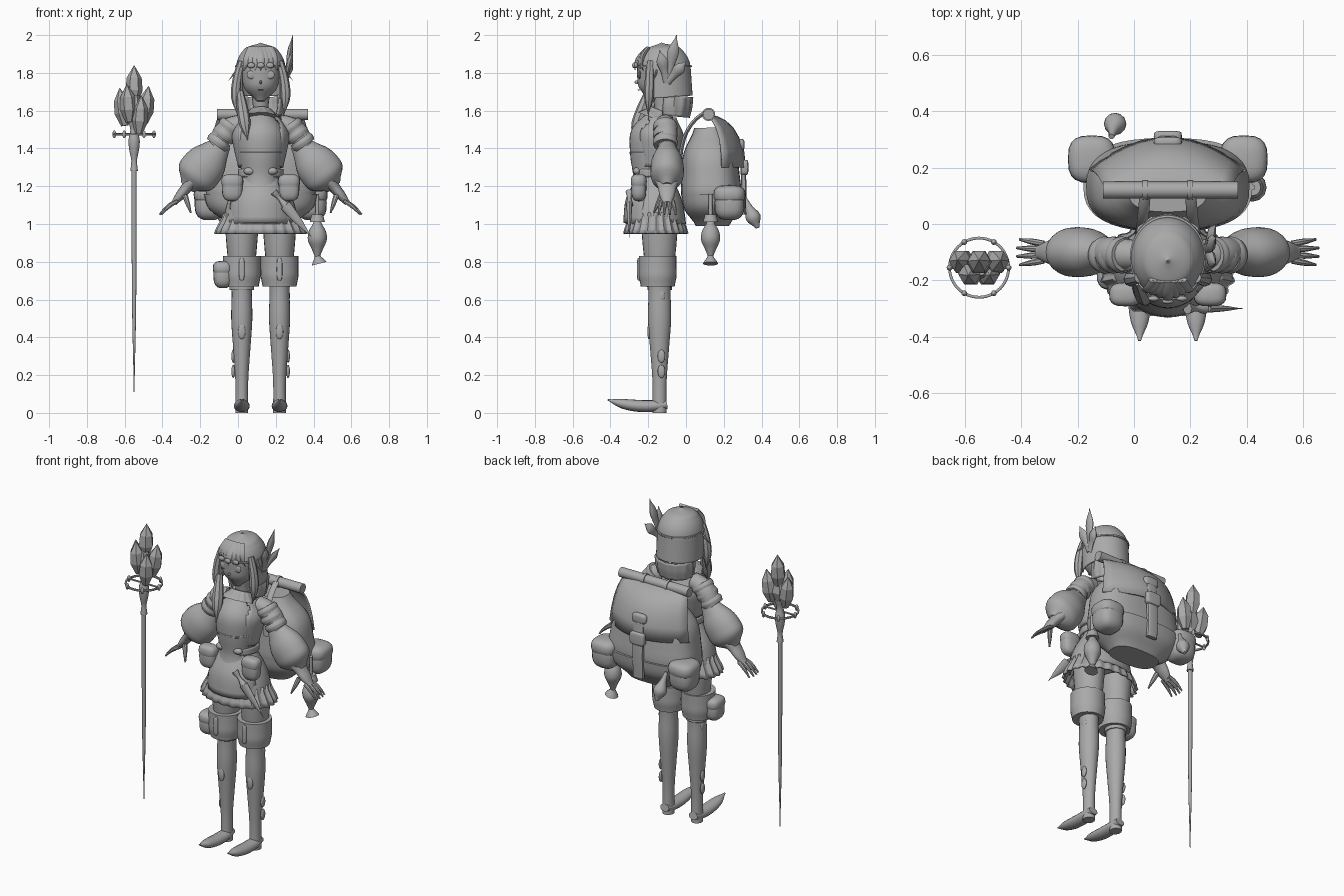
import bpy
import bmesh
import math
from mathutils import Vector

if "Cube" in bpy.data.objects:
    bpy.data.objects.remove(bpy.data.objects["Cube"])

# The figure stands off-centre, beside the staff; its parts are placed from its own middle
MIDDLE = Vector((0.12, 0, 0))
UP = Vector((0, 0, 1))

clay = bpy.data.materials.new("clay_grey")
clay.use_nodes = True
clay.diffuse_color = (0.4, 0.4, 0.4, 1)
clay.node_tree.nodes["Principled BSDF"].inputs["Base Color"].default_value = clay.diffuse_color


def finish(name, bm, side=1, smooth=True, thickness=0):
    """Mirror if needed, move to the figure's middle, shade and add the material."""
    for vertex in bm.verts:
        vertex.co.x *= side
        vertex.co += MIDDLE
    bmesh.ops.recalc_face_normals(bm, faces=bm.faces)
    mesh = bpy.data.meshes.new(name)
    bm.to_mesh(mesh)
    bm.free()
    mesh.materials.append(clay)
    if smooth:
        mesh.polygons.foreach_set("use_smooth", [True] * len(mesh.polygons))
        mesh.set_sharp_from_angle(angle=math.radians(40))
    obj = bpy.data.objects.new(name, mesh)
    bpy.context.collection.objects.link(obj)
    if thickness:
        obj.modifiers.new("thickness", 'SOLIDIFY').thickness = thickness


def squared(value, power):
    """Push a unit coordinate outwards to square off a round shape."""
    return math.copysign(abs(value) ** power, value)


def blend(values, t):
    """Smooth curve through evenly spaced values."""
    last = len(values) - 1
    i = min(int(t * last), last - 1)
    f = t * last - i
    b, c = values[i], values[i + 1]
    a, d = values[max(i - 1, 0)], values[min(i + 2, last)]
    return b + f / 2 * (c - a + f * (2 * a - 5 * b + 4 * c - d + f * (3 * b - a - 3 * c + d)))


def loft(name, start, end, radii, depth=1, bow=(0, 0, 0), sides=16, square=1, pleats=0,
         side=1, hollow=False, smooth=True, remove=None, thickness=0):
    """Skin evenly spaced elliptical sections from start to end, along an arc bent by bow."""
    start, end, bow = Vector(start), Vector(end), Vector(bow)
    count = (len(radii) - 1) * (4 if smooth else 1)
    bm = bmesh.new()
    rings = []
    for i in range(count + 1):
        t = i / count
        centre = start.lerp(end, t) + bow * (4 * t * (1 - t))
        turn = UP.rotation_difference(end - start + bow * (4 - 8 * t))
        radius = max(blend(radii, t), 0.001)
        ring = []
        for k in range(sides):
            angle = math.tau * k / sides
            reach = radius * (1 + 0.03 * math.cos(pleats * angle)) if pleats else radius
            offset = Vector((squared(math.cos(angle), square) * reach,
                             squared(math.sin(angle), square) * reach * depth, 0))
            ring.append(bm.verts.new(centre + turn @ offset))
        rings.append(ring)
    for low, high in zip(rings, rings[1:]):
        for k in range(sides):
            bm.faces.new((low[k - 1], low[k], high[k], high[k - 1]))
    if not hollow:
        bm.faces.new(rings[0])
        bm.faces.new(rings[-1])
    if remove:
        unwanted = [f for f in bm.faces if remove(f.calc_center_median())]
        bmesh.ops.delete(bm, geom=unwanted, context='FACES')
    finish(name, bm, side, smooth, thickness)


def ball(name, place, size, square=1, side=1):
    """Rounded lump, boxier when square is below one."""
    bm = bmesh.new()
    bmesh.ops.create_uvsphere(bm, u_segments=20, v_segments=12, radius=1)
    for vertex in bm.verts:
        vertex.co = [p + squared(c, square) * s for p, c, s in zip(place, vertex.co, size)]
    finish(name, bm, side)


def pouch(name, place, size, side=1):
    """Boxy bag with a flap over its upper half."""
    ball(name, place, size, square=0.7, side=side)
    ball(name + "_flap", Vector(place) + UP * size[2] / 2, Vector(size) * 1.06 - UP * size[2] / 2,
         square=0.7, side=side)


def band(name, place, radius, height, depth=1, **options):
    """Thin strip running round a part."""
    loft(name, place, Vector(place) + UP * height, (radius, radius), depth, sides=48,
         hollow=True, thickness=0.01, **options)


def pair(build, name, *shape, **options):
    """Build a part on the left and its mirror image on the right."""
    for label, side in (("left_", 1), ("right_", -1)):
        build(label + name, *shape, side=side, **options)


# Torso, neck and open jacket
loft("torso", (0, -.15, 1), (0, -.13, 1.6), (.13, .14, .1, .12, .13, .05),
     bow=(0, -.04, 0), sides=32)
loft("neck", (0, -.12, 1.5), (0, -.13, 1.7), (.05, .04, .05))
loft("jacket", (0, -.16, 1.3), (0, -.14, 1.57), (.12, .14, .15, .1), depth=.9, sides=48,
     hollow=True, thickness=.01, remove=lambda centre: centre.y < -.2 and abs(centre.x) < .1)
band("belt", (0, -.16, 1.25), .12, .04, depth=.95)
band("bodice_hem", (0, -.18, 1.37), .12, .01)

# Tunic, apron and pleated skirt
loft("tunic", (0, -.16, 1), (0, -.16, 1.27), (.2, .17, .1), depth=.8, sides=32,
     hollow=True, thickness=.01)
loft("pleated_skirt", (0, -.16, .95), (0, -.16, 1.06), (.24, .19), depth=.7, sides=120,
     pleats=24, hollow=True, thickness=.01)
loft("apron", (0, -.17, 1), (0, -.16, 1.26), (.18, .17, .11), depth=.9, sides=48,
     hollow=True, thickness=.01, remove=lambda centre: centre.y > -.22)

# Hip pouches, knots and sheathed dagger
pair(pouch, "hip_pouch", (.15, -.25, 1.19), (.055, .04, .07))
pair(ball, "belt_knot", (.06, -.26, 1.28), (.03, .02, .02))
loft("dagger_sheath", (.27, -.3, .93), (.13, -.3, 1.1), (0, .02, .03), depth=.5)
loft("dagger_handle", (.13, -.3, 1.1), (.07, -.3, 1.17), (.02, .01, .02))

# Hood collar and neck ruffle
loft("hood_collar", (0, -.07, 1.57), (0, -.06, 1.68), (.11, .12, .12), depth=.8, sides=48,
     pleats=12, hollow=True, thickness=.01, remove=lambda centre: centre.y < -.12)
loft("neck_ruffle", (0, -.15, 1.55), (0, -.13, 1.6), (.11, .06), sides=60, pleats=15)

# Head and face
loft("head", (0, -.18, 1.65), (0, -.13, 1.94), (.02, .08, .1, .11, .1, .03), sides=32)
pair(ball, "eye", (.05, -.246, 1.79), (.024, .007, .022))
ball("nose", (0, -.26, 1.75), (.006, .012, .01))
ball("mouth", (0, -.25, 1.71), (.015, .006, .003))

# Bobbed hair with a domed crown and an opening for the face, fringe and loose locks
dome = [.132 * math.sqrt(1 - max(0, k / 6 - 1) ** 2) for k in range(13)]
loft("hair", (0, -.11, 1.67), (0, -.13, 1.96), dome, depth=1.1, sides=48,
     hollow=True, thickness=.01,
     remove=lambda centre: centre.z < 1.84 and centre.y < -.14 and abs(centre.x) < .1)
for k in range(-3, 4):
    loft("fringe_lock", (k * .03, -.27 + abs(k) * .015, 1.81), (k * .015, -.2, 1.93),
         (0, .025, .025), depth=.5, bow=(0, -.02, 0), sides=8)
pair(loft, "side_lock", (.12, -.2, 1.57), (.1, -.19, 1.86), (0, .025, .025, .02),
     bow=(.02, 0, 0), sides=8)
pair(loft, "stray_lock", (.17, -.17, 1.76), (.11, -.15, 1.83), (0, .006, .006), sides=6)
loft("long_lock", (-.07, -.29, 1.44), (-.11, -.2, 1.7), (0, .03, .03, .02), sides=8)
band("hair_band", (0, -.12, 1.83), .135, .01, depth=1.12)
for k in (-1, 0, 1):
    ball("brow_jewel", (k * .05, -.275 + abs(k) * .01, 1.84), (.02, .01, .015))
for y, z in ((-.14, 1.92), (-.05, 2), (0, 1.86)):
    loft("hair_feather", (.13, -.1, 1.75), (.17, y, z), (.01, .01, .015, 0), depth=2, sides=8)

# Arms with ruffles, puffed sleeves and hands
pair(loft, "upper_arm", (.1, -.11, 1.53), (.23, -.1, 1.41), (.05, .06, .05), bow=(.02, 0, .02))
for k in range(3):
    top = Vector((.15 + k * .03, -.11, 1.53 - k * .04))
    pair(loft, "arm_ruffle", top, top + Vector((.025, 0, -.035)), (.06, .066, .06), sides=24)
pair(loft, "puff_sleeve", (.2, -.1, 1.43), (.39, -.1, 1.195), (.05, .075, .105, .115, .105, .04),
     depth=.77, sides=24)
pair(loft, "hand", (.36, -.1, 1.23), (.46, -.1, 1.11), (.04, .03, .025, .015), depth=1.6)
for k in (-1.5, -.5, .5, 1.5):
    pair(loft, "finger", (.44, -.1 + k * .02, 1.12), (.54 - abs(k) * .01, -.1 + k * .03, 1.05),
         (.011, .011, .005), bow=(0, 0, .01), sides=8)
pair(loft, "thumb", (.4, -.13, 1.15), (.37, -.17, 1.06), (.015, .012, .005), sides=8)

# Legs, boot cuffs and shoes with curled toes
pair(loft, "leg", (.1, -.14, 0), (.1, -.14, 1), (.034, .034, .045, .056, .054, .076, .088),
     depth=1.1, sides=24)
pair(loft, "boot_cuff", (.1, -.15, .67), (.1, -.15, .83), (.09, .1, .1, .1), sides=24)
pair(loft, "shoe", (.1, -.1, .045), (.1, -.415, .07), (.03, .04, .042, .04, .03, .005),
     depth=.75, bow=(0, 0, -.02))
for z in (.22, .3, .62):
    pair(ball, "boot_charm", (.145, -.13, z), (.01, .02, .035))
pair(ball, "shin_jewel", (.1, -.195, .43), (.02, .01, .04))
pair(ball, "cuff_tab", (.1, -.25, .76), (.015, .01, .06), square=.6)
pouch("thigh_pouch", (-.2, -.17, .73), (.05, .06, .07))
band("thigh_strap", (-.1, -.14, .65), .065, .02)

# Backpack body and its reinforced, rounded base
loft("backpack", (0, .14, 1), (0, .12, 1.51), (.15, .28, .28, .25, .14), depth=.55,
     sides=40, square=.75)
loft("backpack_base", (0, .14, .99), (0, .14, 1.16), (.16, .27, .3), depth=.55, sides=40, square=.75)

# Lid sheet, widening as it drapes over the back of the pack
bm = bmesh.new()
rows = []
for i in range(7):
    t = i / 6
    y, z, half = .11 + .2 * math.sin(t * math.pi / 2), 1.58 - .28 * t * t, .21 + .07 * t
    rows.append([bm.verts.new((half * u / 6, y - (y - .08) * (u / 6) ** 2 / 2, z))
                 for u in range(-6, 7)])
for a, b in zip(rows, rows[1:]):
    for k in range(len(a) - 1):
        bm.faces.new((a[k], a[k + 1], b[k + 1], b[k]))
finish("backpack_lid", bm, thickness=.01)

# Straps, buckles and bedroll
pair(loft, "shoulder_strap", (.1, -.03, 1.3), (.08, .12, 1.6), (.02, .02, .02), depth=.5,
     bow=(0, -.04, .04), sides=8)
loft("closing_strap", (0, .3, 1.05), (0, .29, 1.42), (.035, .035, .035), depth=.4,
     bow=(0, .01, 0), square=.5)
ball("strap_buckle", (0, .31, 1.3), (.05, .02, .04), square=.4)
ball("lid_clasp", (0, .29, 1.42), (.05, .02, .03), square=.6)
loft("bedroll", (-.23, .12, 1.58), (.25, .12, 1.58), (.03, .03))
pair(loft, "bedroll_tie", (.07, .12, 1.58), (.09, .12, 1.58), (.035, .035))

# Side pouches, gourd and hanging lantern
pair(pouch, "side_pouch", (.27, .23, 1.11), (.08, .08, .09))
loft("gourd", (-.18, .38, .98), (-.2, .31, 1.14), (.01, .04, .02, .01), sides=12)
loft("lantern_foot", (.31, .13, .79), (.3, .13, .83), (.04, .015), sides=12)
loft("lantern", (.3, .13, .82), (.3, .13, 1.01), (.012, .03, .05, .045, .02), sides=12)
loft("lantern_cap", (.3, .13, 1.01), (.3, .13, 1.05), (.04, .03), sides=12)
loft("lantern_cord", (.3, .13, 1.04), (.3, .13, 1.16), (.01, .01), sides=12)

# Staff shaft, grip and studded ring
STAFF = Vector((-.67, -.155, 0))
loft("staff_shaft", STAFF + UP * .11, STAFF + UP * 1.3, (.002, .01, .013, .013))
loft("staff_grip", STAFF + UP * 1.28, STAFF + UP * 1.55, (.02, .015, .025, .03, .02, .03))
loft("staff_core", STAFF + UP * 1.52, STAFF + UP * 1.68, (.02, .05, .03), sides=6, smooth=False)
band("staff_ring", STAFF + UP * 1.47, .11, .01)
for k in range(6):
    angle = math.tau * k / 6
    stud = STAFF + UP * 1.475 + Vector((math.cos(angle), math.sin(angle), 0)) * .105
    ball("ring_stud", stud, (.01, .01, .02))
    if k % 3 == 0:
        loft("ring_spoke", STAFF + UP * 1.475, stud, (.006, .006), sides=6)

# Crystal cluster fanning out of the staff head
for k, height in enumerate((1.72, 1.74, 1.84, 1.68, 1.73)):
    lean = Vector((k - 2, (-1) ** k * .7, 0)) * .035
    loft("crystal", STAFF + lean * .7 + UP * (height - .2), STAFF + lean * 1.1 + UP * height,
         (.02, .045, .04, 0), sides=6, smooth=False)
